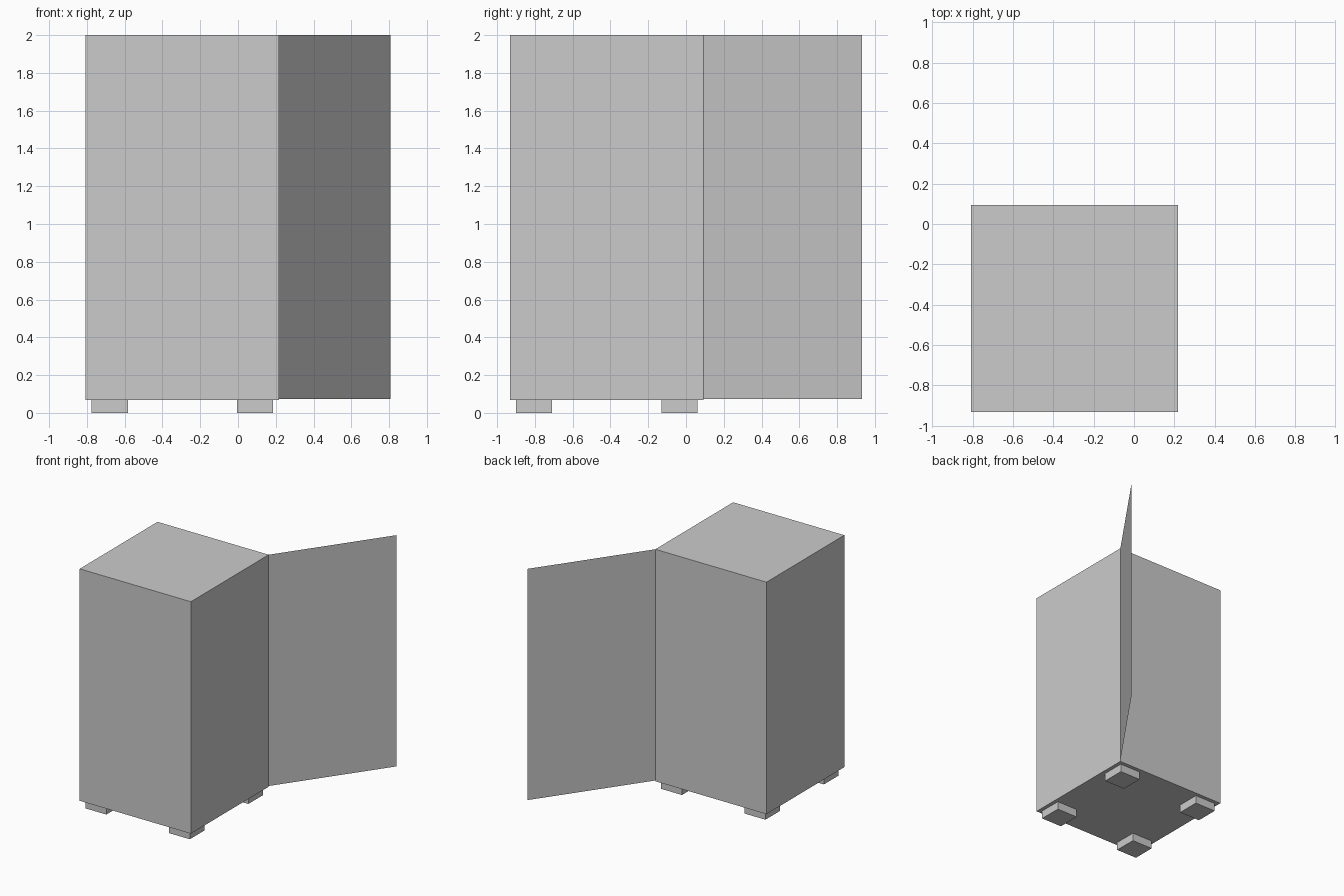
import bpy

if "Cube" in bpy.data.objects:
    bpy.data.objects.remove(bpy.data.objects["Cube"])

X0, X1 = -0.807, 0.218
Y0, Y1 = -0.932, 0.093
FOOT_H, WALL_Z, TOP = 0.067, 0.073, 2.0


def box(name, x0, x1, y0, y1, z0, z1):
    bpy.ops.mesh.primitive_cube_add(
        size=1, location=((x0 + x1) / 2, (y0 + y1) / 2, (z0 + z1) / 2))
    ob = bpy.context.object
    ob.name = name
    ob.scale = (x1 - x0, y1 - y0, z1 - z0)
    bpy.ops.object.transform_apply(location=False, rotation=False, scale=True)
    return ob


# Closed cabinet body, running down to the underside of the floor
box("cabinet_body", X0, X1, Y0, Y1, FOOT_H, TOP)

# Four square feet set in from the corners
cx, cy = (X0 + X1) / 2, (Y0 + Y1) / 2
INSET, HALF = 0.385, 0.096
for sx, side in ((-1, "left"), (1, "right")):
    for sy, end in ((-1, "front"), (1, "back")):
        fx, fy = cx + sx * INSET, cy + sy * INSET
        box(f"{end}_{side}_foot", fx - HALF, fx + HALF,
            fy - HALF, fy + HALF, 0, FOOT_H)

# Paper-thin door swung open from the back right corner
hinge, tip = (X1, Y1), (0.807, 0.932)
mesh = bpy.data.meshes.new("open_door")
mesh.from_pydata([(*hinge, WALL_Z), (*tip, WALL_Z), (*tip, TOP), (*hinge, TOP)],
                 [], [(0, 1, 2, 3)])
bpy.context.collection.objects.link(bpy.data.objects.new("open_door", mesh))
